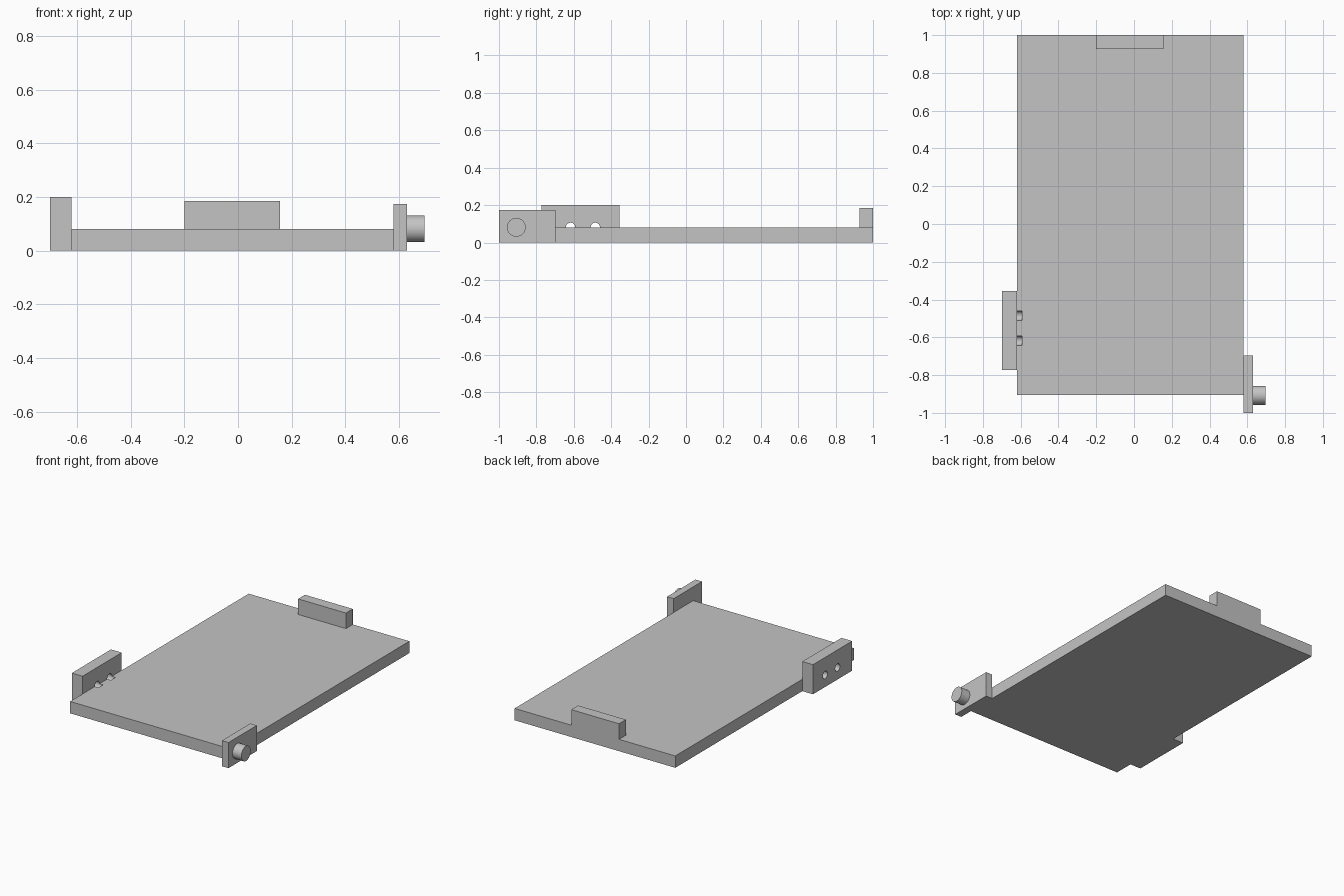
import bpy
import math

cube = bpy.data.objects.get("Cube")
if cube:
    bpy.data.objects.remove(cube, do_unlink=True)

# Single grey material
grey = bpy.data.materials.new("plain grey")
grey.use_nodes = True
colour = (0.55, 0.55, 0.55, 1)
grey.diffuse_color = colour
grey.node_tree.nodes["Principled BSDF"].inputs["Base Color"].default_value = colour


def box(name, xs, ys, zs):
    """Box spanning the given ranges."""
    spans = (xs, ys, zs)
    bpy.ops.mesh.primitive_cube_add(size=1, location=[sum(s) / 2 for s in spans])
    ob = bpy.context.object
    ob.name = name
    ob.scale = [s[1] - s[0] for s in spans]
    bpy.ops.object.transform_apply(location=False, rotation=False, scale=True)
    ob.data.materials.append(grey)
    return ob


def rod(name, xs, y, z, radius):
    """Cylinder lying along x."""
    bpy.ops.mesh.primitive_cylinder_add(
        vertices=48, radius=radius, depth=xs[1] - xs[0],
        location=(sum(xs) / 2, y, z), rotation=(0, math.pi / 2, 0))
    ob = bpy.context.object
    ob.name = name
    ob.data.materials.append(grey)
    bpy.ops.object.shade_smooth_by_angle(angle=math.radians(30))
    return ob


# Base plate and the raised tabs around it
plate = box("base_plate", (-0.62, 0.58), (-0.905, 1), (0, 0.08))
box("back_stop", (-0.2, 0.157), (0.927, 1), (0.08, 0.185))
bracket = box("right_bracket", (-0.7, -0.62), (-0.773, -0.355), (0, 0.2))
box("left_bracket", (0.58, 0.629), (-1, -0.697), (0, 0.173))

# Knob on the left bracket
rod("left_knob", (0.629, 0.695), -0.907, 0.081, 0.05)

# Screw holes through the right bracket, running into the plate edge
for i, y in enumerate((-0.617, -0.485)):
    cutter = rod(f"hole_cutter_{i + 1}", (-0.75, -0.593), y, 0.081, 0.025)
    cutter.hide_render = True
    cutter.hide_set(True)
    for part in (plate, bracket):
        cut = part.modifiers.new("screw hole", "BOOLEAN")
        cut.operation = "DIFFERENCE"
        cut.solver = "EXACT"
        cut.object = cutter
